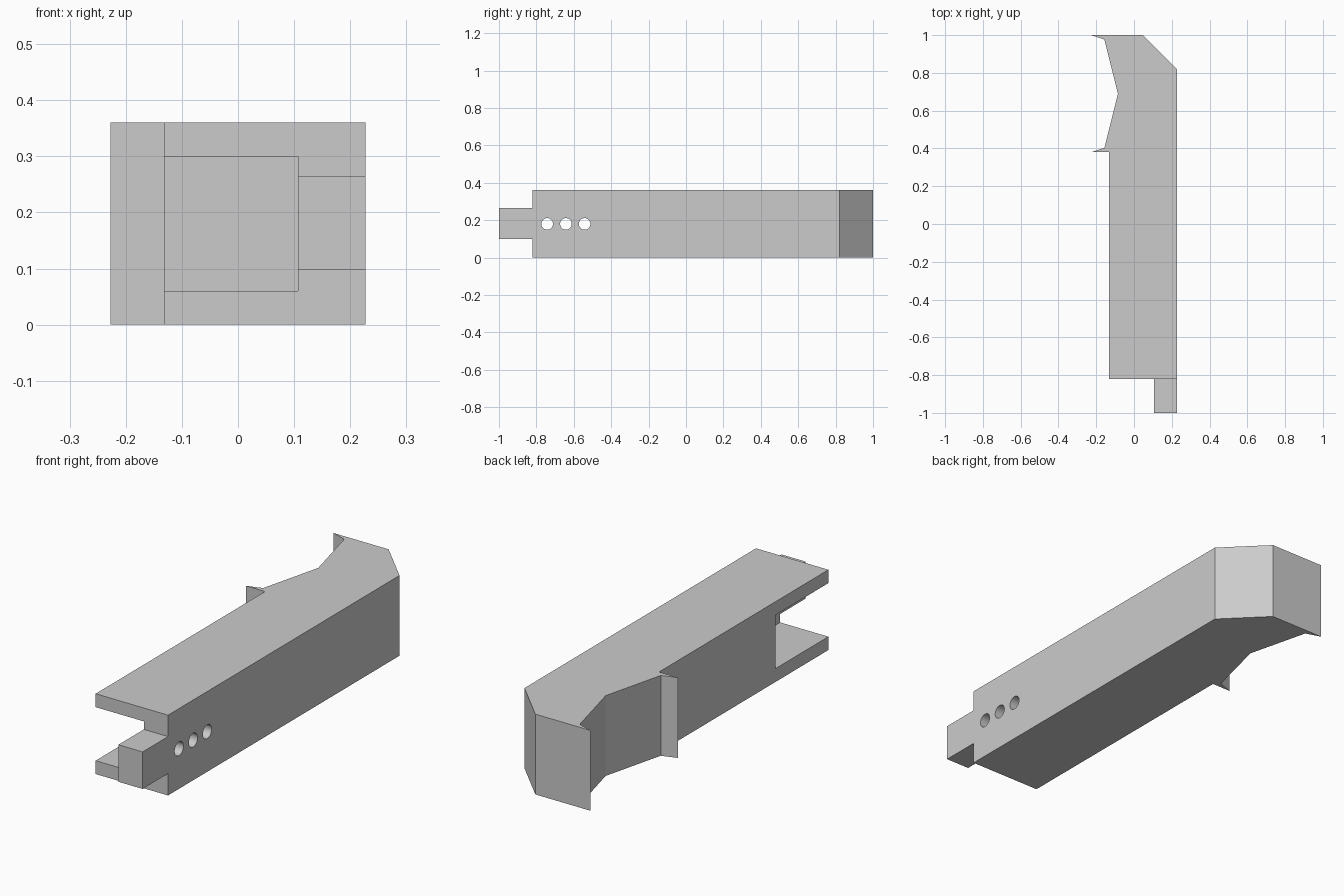
import bpy
import bmesh
from math import pi, radians

cube = bpy.data.objects.get("Cube")
if cube:
    bpy.data.objects.remove(cube, do_unlink=True)

HEIGHT = 0.36
MID_Z = HEIGHT / 2
RIGHT = 0.227       # flat outer side
INNER = 0.107       # inside of the side wall
FRONT = -0.82       # front of the main body

grey = bpy.data.materials.new("plain grey")
grey.use_nodes = True
grey.diffuse_color = (0.6, 0.6, 0.6, 1)
grey.node_tree.nodes["Principled BSDF"].inputs["Base Color"].default_value = (0.6, 0.6, 0.6, 1)


def make_object(name, bm):
    bmesh.ops.recalc_face_normals(bm, faces=bm.faces)
    mesh = bpy.data.meshes.new(name)
    bm.to_mesh(mesh)
    bm.free()
    mesh.materials.append(grey)
    obj = bpy.data.objects.new(name, mesh)
    bpy.context.collection.objects.link(obj)
    return obj


def box(name, low, high):
    bm = bmesh.new()
    bmesh.ops.create_cube(bm, size=1)
    for v in bm.verts:
        v.co = [(a + b) / 2 + c * (b - a) for a, b, c in zip(low, high, v.co)]
    return make_object(name, bm)


def cylinder(name, location, radius, length):
    bpy.ops.mesh.primitive_cylinder_add(vertices=32, radius=radius, depth=length,
                                        location=location, rotation=(0, pi / 2, 0))
    obj = bpy.context.object
    obj.name = name
    obj.data.materials.append(grey)
    return obj


def cut(target, cutter):
    cutter.hide_render = True
    bpy.ops.object.select_all(action="DESELECT")
    bpy.context.view_layer.objects.active = target
    target.select_set(True)
    mod = target.modifiers.new("cut", "BOOLEAN")
    mod.operation = "DIFFERENCE"
    mod.solver = "EXACT"
    mod.object = cutter
    bpy.ops.object.modifier_apply(modifier=mod.name)
    bpy.data.objects.remove(cutter, do_unlink=True)


# Body outline: front tongue, chamfered rear corner and two-pronged recess
outline = [
    (-0.132, FRONT), (INNER, FRONT), (INNER, -1), (RIGHT, -1),
    (RIGHT, 0.82), (0.047, 1), (-0.227, 1), (-0.157, 0.977),
    (-0.085, 0.69), (-0.157, 0.403), (-0.227, 0.38), (-0.132, 0.38),
]
bm = bmesh.new()
base = bm.faces.new([bm.verts.new((x, y, 0)) for x, y in outline])
top = bmesh.ops.extrude_face_region(bm, geom=[base])["geom"]
bmesh.ops.translate(bm, vec=(0, 0, HEIGHT),
                    verts=[v for v in top if isinstance(v, bmesh.types.BMVert)])
body = make_object("slotted_arm", bm)

# Narrow the tongue above and below
cut(body, box("tongue_top_cutter", (0, -1.1, 0.264), (0.4, FRONT, 0.5)))
cut(body, box("tongue_bottom_cutter", (0, -1.1, -0.1), (0.4, FRONT, 0.098)))

# Slot open to the front and to the recessed side
cut(body, box("slot_cutter", (-0.3, -0.9, 0.06), (INNER, -0.444, 0.30)))

# Row of pin holes through the side wall
for y in (-0.742, -0.642, -0.542):
    cut(body, cylinder("pin_hole_cutter", (0.18, y, MID_Z), 0.031, 0.24))

bpy.ops.object.select_all(action="DESELECT")
bpy.context.view_layer.objects.active = body
body.select_set(True)
bpy.ops.object.shade_smooth_by_angle(angle=radians(25))
